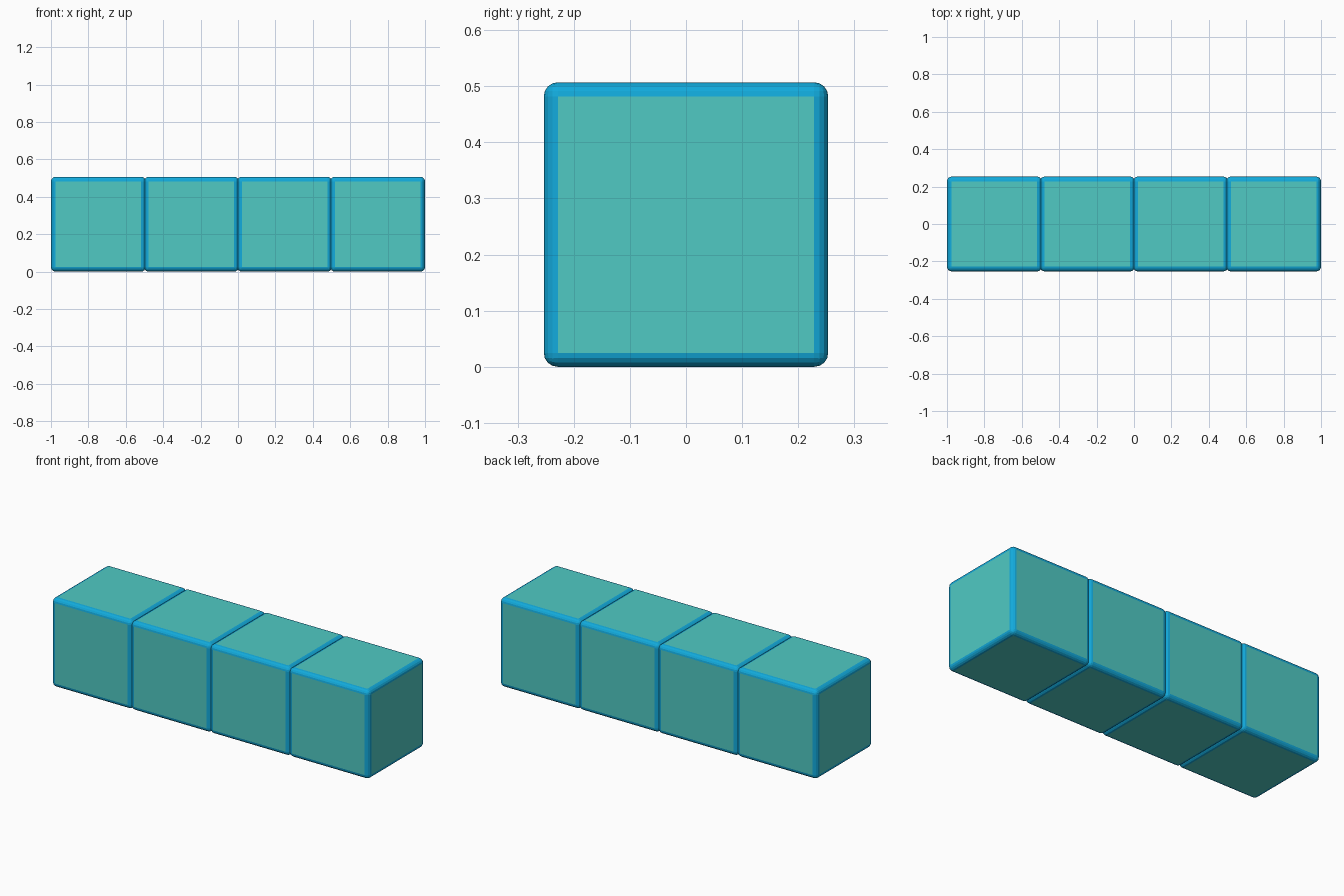
import bpy

if "Cube" in bpy.data.objects:
    bpy.data.objects.remove(bpy.data.objects["Cube"])

SIZE = 0.507                 # edge length of one block
PITCH = (2.0 - SIZE) / 3     # blocks overlap slightly, row is 2 long
RADIUS = 0.025


def material(name, color):
    m = bpy.data.materials.new(name)
    m.diffuse_color = (*color, 1)
    m.use_nodes = True
    m.node_tree.nodes["Principled BSDF"].inputs["Base Color"].default_value = m.diffuse_color
    return m


face_mat = material("teal_face", (0.08, 0.59, 0.55))
edge_mat = material("blue_edge", (0.006, 0.40, 0.71))


def block(name, x):
    bpy.ops.mesh.primitive_cube_add(size=SIZE, location=(x, 0, SIZE / 2))
    ob = bpy.context.object
    ob.name = name
    ob.data.materials.append(face_mat)
    ob.data.materials.append(edge_mat)
    # rounded edges take the blue material
    bev = ob.modifiers.new("rounded_edges", 'BEVEL')
    bev.width = RADIUS
    bev.segments = 4
    bev.limit_method = 'NONE'
    bev.material = 1
    return ob


# Row of four rounded blocks
for i in range(4):
    block(f"block_{i + 1}", (i - 1.5) * PITCH)
